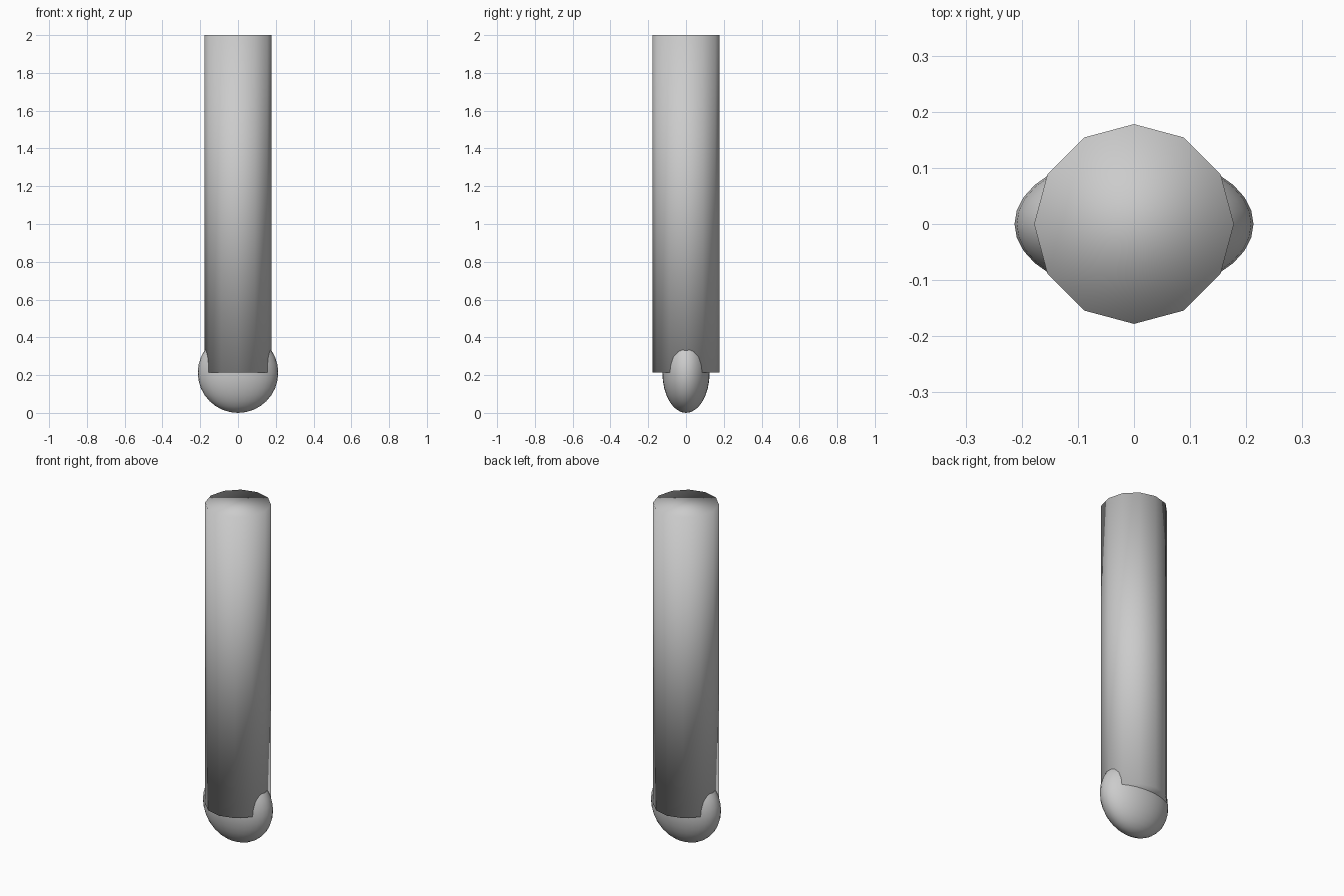
import bpy

cube = bpy.data.objects.get("Cube")
if cube:
    bpy.data.objects.remove(cube, do_unlink=True)

grey = bpy.data.materials.new("light_grey")
grey.use_nodes = True
COLOUR = (0.6, 0.6, 0.6, 1)
grey.diffuse_color = COLOUR
grey.node_tree.nodes["Principled BSDF"].inputs["Base Color"].default_value = COLOUR

TOP = 2.0
SHAFT_BOTTOM = 0.215
SHAFT_RADIUS = 0.178
KNOB_RADIUS = 0.213
KNOB_DEPTH = 0.125


def finish(name):
    obj = bpy.context.object
    obj.name = name
    obj.data.materials.append(grey)
    bpy.ops.object.transform_apply(location=False, rotation=True, scale=True)
    # Smooth throughout, including the rims
    bpy.ops.object.shade_smooth()
    return obj


# Twelve-sided shaft with closed ends
bpy.ops.mesh.primitive_cylinder_add(
    vertices=12, radius=SHAFT_RADIUS, depth=TOP - SHAFT_BOTTOM,
    end_fill_type='NGON', location=(0, 0, (TOP + SHAFT_BOTTOM) / 2))
finish("shaft")

# Flattened rounded knob at the foot of the shaft
bpy.ops.mesh.primitive_uv_sphere_add(
    segments=32, ring_count=16, radius=KNOB_RADIUS, location=(0, 0, KNOB_RADIUS))
bpy.context.object.scale.y = KNOB_DEPTH / KNOB_RADIUS
finish("end_knob")
